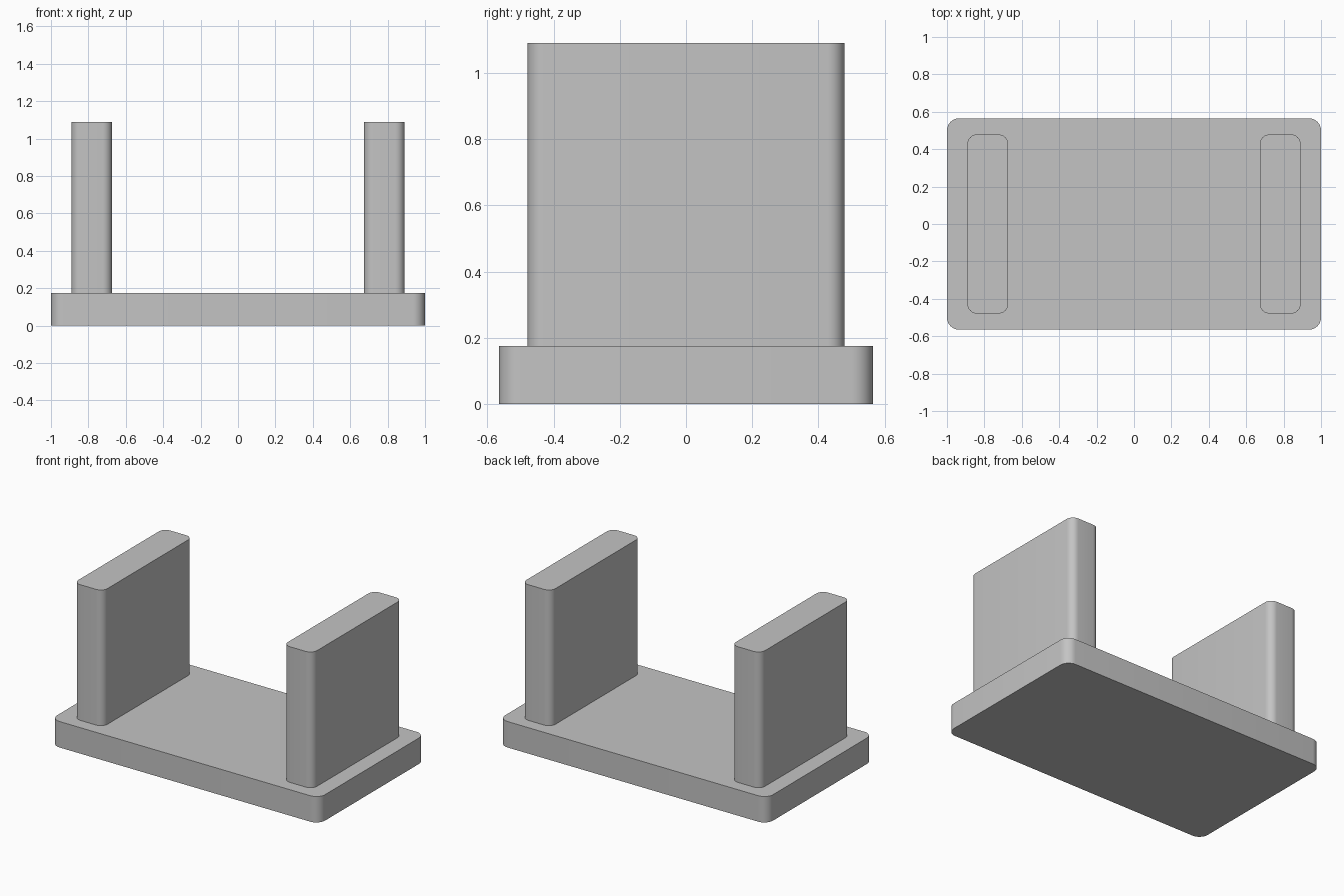
import bpy
import bmesh

cube = bpy.data.objects.get("Cube")
if cube:
    bpy.data.objects.remove(cube, do_unlink=True)

# Single plain grey
grey = bpy.data.materials.new("light grey")
grey.use_nodes = True
colour = (0.55, 0.55, 0.55, 1)
grey.diffuse_color = colour
grey.node_tree.nodes["Principled BSDF"].inputs["Base Color"].default_value = colour


def rounded_block(name, x, size, z_low, z_high, radius):
    """Box with only its four upright edges rounded."""
    bm = bmesh.new()
    bmesh.ops.create_cube(bm, size=1)
    for v in bm.verts:
        v.co.x *= size[0]
        v.co.y *= size[1]
        v.co.z = z_high if v.co.z > 0 else z_low
    upright = [e for e in bm.edges
               if abs(e.verts[0].co.z - e.verts[1].co.z) > 0.01]
    bmesh.ops.bevel(bm, geom=upright, offset=radius, segments=8,
                    profile=0.5, affect='EDGES')
    mesh = bpy.data.meshes.new(name)
    bm.to_mesh(mesh)
    bm.free()
    mesh.materials.append(grey)
    obj = bpy.data.objects.new(name, mesh)
    obj.location.x = x
    bpy.context.collection.objects.link(obj)
    bpy.ops.object.select_all(action='DESELECT')
    obj.select_set(True)
    bpy.context.view_layer.objects.active = obj
    bpy.ops.object.shade_smooth_by_angle(angle=0.6)
    return obj


# Flat base plate
base_top = 0.175
rounded_block("base_plate", 0, (2.0, 1.13), 0, base_top, 0.065)

# Two upright walls near the ends
for side, name in ((1, "left_wall"), (-1, "right_wall")):
    rounded_block(name, side * 0.782, (0.217, 0.957), base_top, 1.09, 0.05)
